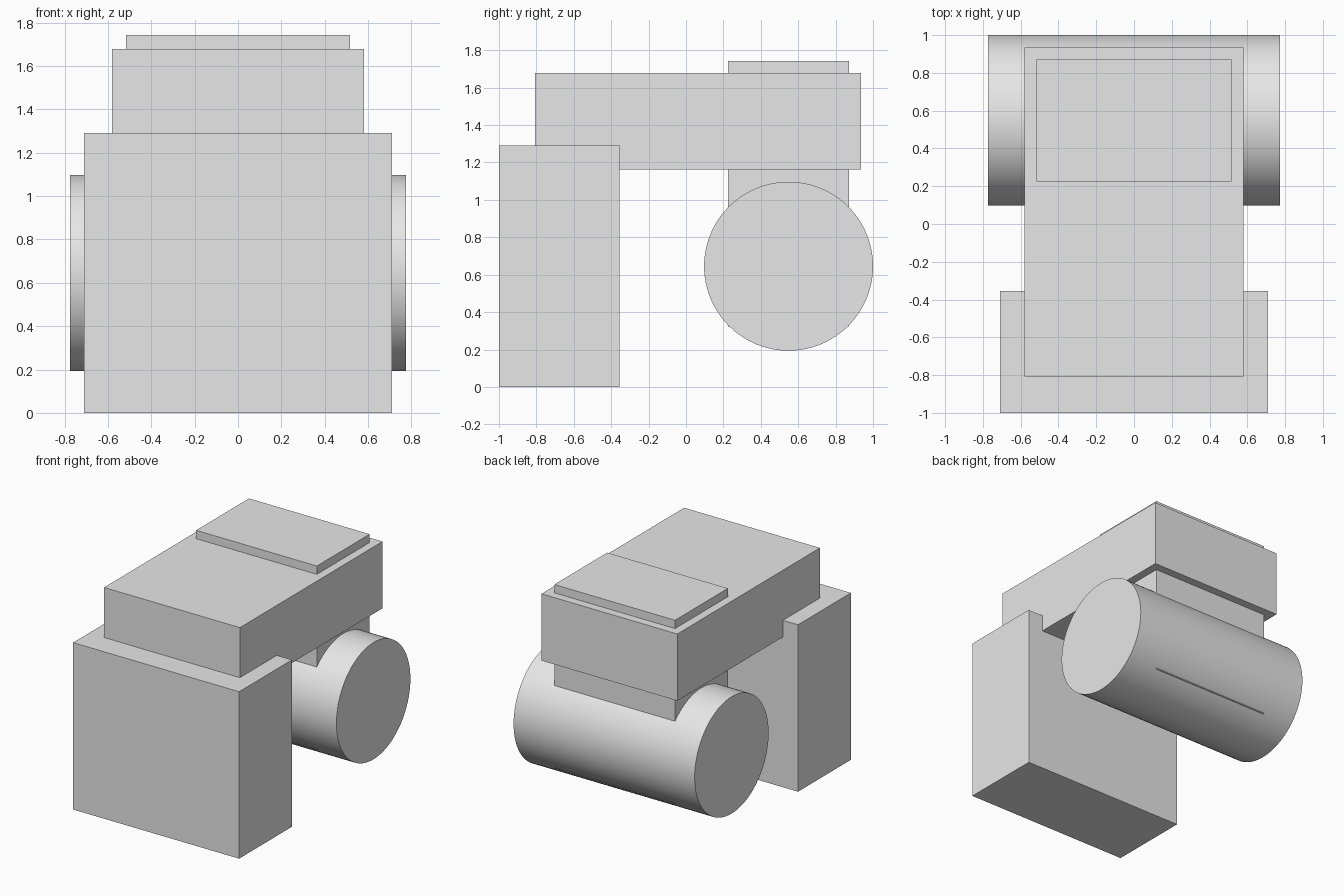
import bpy
import math

default = bpy.data.objects.get("Cube")
if default:
    bpy.data.objects.remove(default, do_unlink=True)

U = 2 / 31  # the whole design sits on a grid 31 units long

grey = bpy.data.materials.new("light grey")
grey.use_nodes = True
grey.diffuse_color = (0.8, 0.8, 0.8, 1)
grey.node_tree.nodes["Principled BSDF"].inputs["Base Color"].default_value = (0.8, 0.8, 0.8, 1)


def finish(name):
    obj = bpy.context.object
    obj.name = name
    obj.data.materials.append(grey)
    return obj


def block(name, half_width, y0, y1, z0, z1):
    """Box in grid units, with y measured from the front."""
    bpy.ops.mesh.primitive_cube_add(
        size=1, location=(0, (y0 + y1) / 2 * U - 1, (z0 + z1) / 2 * U))
    obj = finish(name)
    obj.scale = (2 * half_width * U, (y1 - y0) * U, (z1 - z0) * U)
    bpy.ops.object.transform_apply(location=False, rotation=False, scale=True)


# Front block, body resting on it, and rear post running through body and roller
block("front_block", 11, 0, 10, 0, 20)
block("body", 9, 3, 30, 18, 26)
block("rear_post", 8, 19, 29, 5, 27)

# Roller lying across the back
bpy.ops.mesh.primitive_cylinder_add(
    vertices=96, radius=7 * U, depth=24 * U,
    location=(0, 24 * U - 1, 10 * U), rotation=(0, math.pi / 2, 0))
finish("roller")
bpy.ops.object.shade_smooth_by_angle(angle=math.radians(30))
